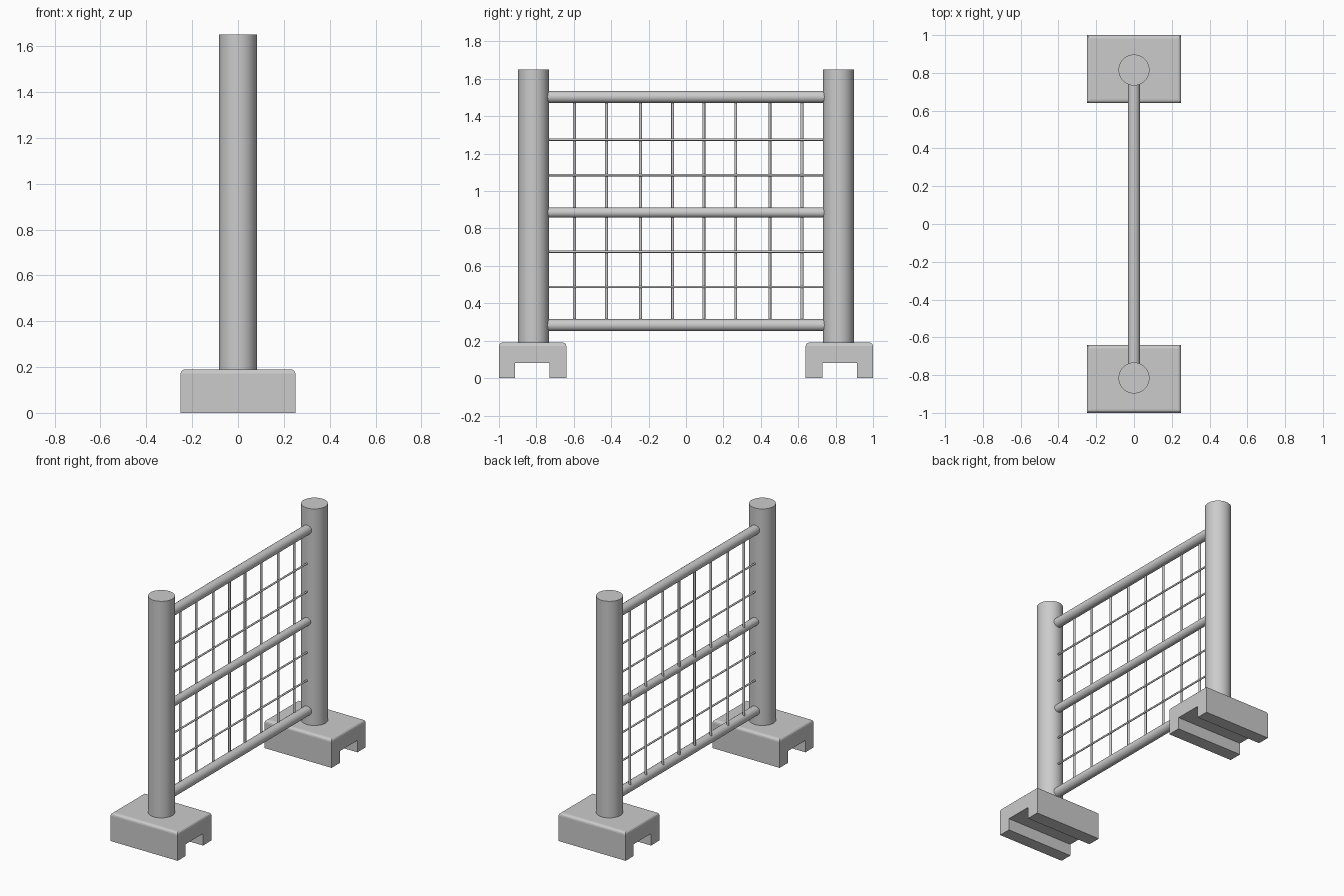
import bpy, bmesh, math
from mathutils import Vector

if "Cube" in bpy.data.objects:
    bpy.data.objects.remove(bpy.data.objects["Cube"])


def rod(name, start, end, radius, sides):
    a, b = Vector(start), Vector(end)
    d = b - a
    bpy.ops.mesh.primitive_cylinder_add(vertices=sides, radius=radius, depth=d.length,
                                        location=(a + b) / 2,
                                        rotation=d.to_track_quat('Z', 'Y').to_euler())
    ob = bpy.context.object
    ob.name = name
    bpy.ops.object.shade_smooth_by_angle(angle=math.radians(40))
    return ob


def foot(name, y):
    # Channel profile extruded along x, with the upper rim rounded
    profile = [(-.18, 0), (-.09, 0), (-.09, .08), (.095, .08), (.095, 0),
               (.18, 0), (.18, .19), (-.18, .19)]
    bm = bmesh.new()
    face = bm.faces.new([bm.verts.new((-.25, v * (1 if y > 0 else -1), z)) for v, z in profile])
    ext = bmesh.ops.extrude_face_region(bm, geom=[face])
    bmesh.ops.translate(bm, vec=(.5, 0, 0),
                        verts=[g for g in ext['geom'] if isinstance(g, bmesh.types.BMVert)])
    rim = [e for e in bm.edges if all(v.co.z > .18 for v in e.verts)]
    bmesh.ops.bevel(bm, geom=rim, offset=.018, segments=3, profile=.5, affect='EDGES')
    bmesh.ops.recalc_face_normals(bm, faces=bm.faces)
    mesh = bpy.data.meshes.new(name)
    bm.to_mesh(mesh)
    bm.free()
    ob = bpy.data.objects.new(name, mesh)
    ob.location.y = y
    bpy.context.collection.objects.link(ob)


# Feet and posts
for side, s in (("front", -1), ("back", 1)):
    foot(side + "_foot", s * .82)
    rod(side + "_post", (0, s * .815, .185), (0, s * .815, 1.65), .082, 48)

# Thick rails
for name, z, r in (("bottom", .283, .032), ("middle", .885, .027), ("top", 1.503, .032)):
    rod(name + "_rail", (0, -.745, z), (0, .745, z), r, 24)

# Thin horizontal wires
for i, z in enumerate((.487, .676, 1.085, 1.275)):
    rod(f"horizontal_wire_{i + 1}", (0, -.74, z), (0, .74, z), .006, 12)

# Thin vertical wires
for i, y in enumerate((-.596, -.425, -.243, -.071, .095, .266, .448, .62)):
    rod(f"vertical_wire_{i + 1}", (-.014, y, .283), (-.014, y, 1.503), .008, 12)
